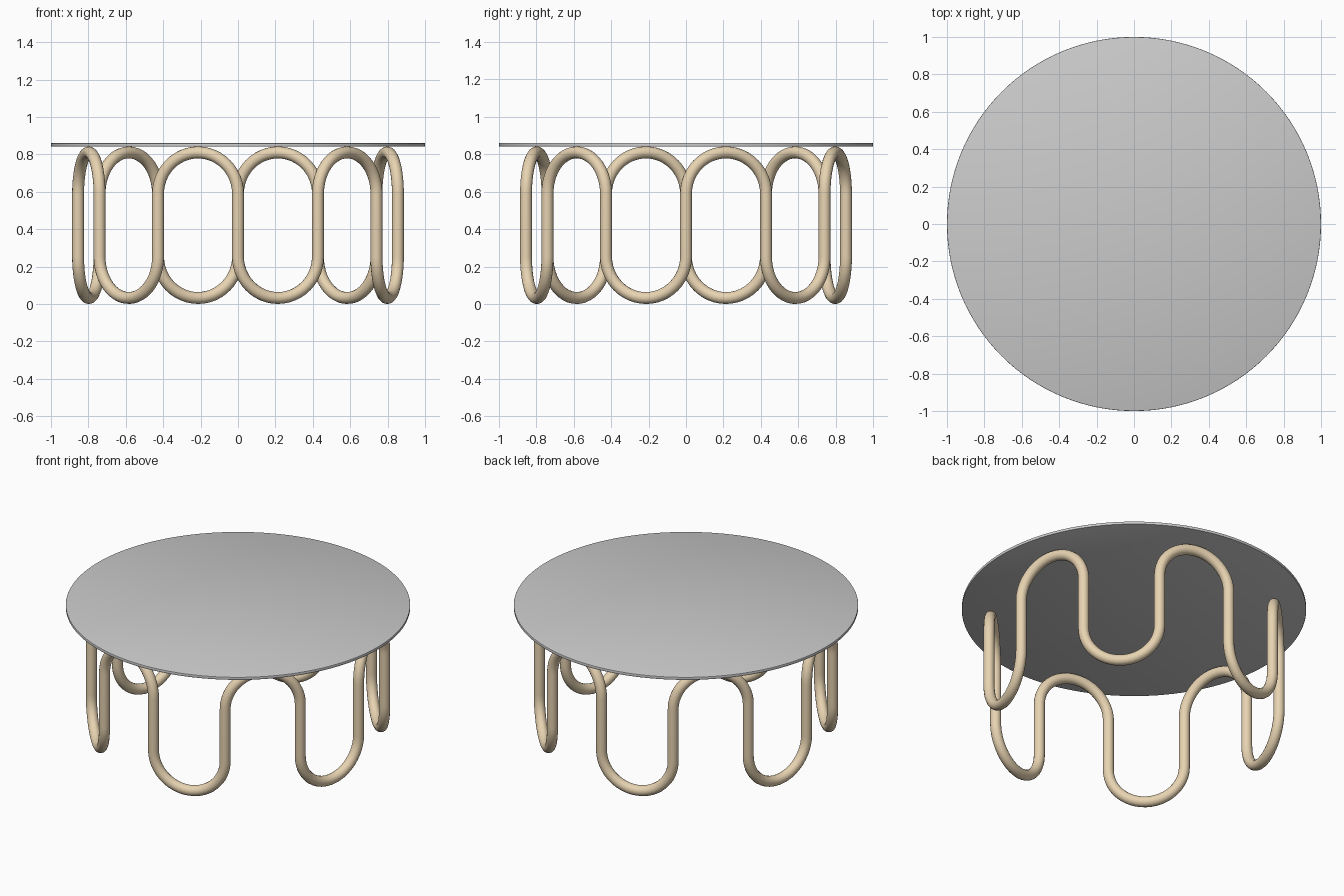
import bpy
import bmesh
from math import sin, cos, pi
from mathutils import Vector

if "Cube" in bpy.data.objects:
    bpy.data.objects.remove(bpy.data.objects["Cube"])

RING = 0.855      # radius of the circle the uprights stand on
TUBE = 0.032      # tube radius
TOP_Z = 0.842     # underside of the table top
UPRIGHTS = 12
ARC_STEPS = 24


def corner(i):
    # angle measured from the front (-y) towards +x
    a = 2 * pi * i / UPRIGHTS
    return Vector((RING * sin(a), -RING * cos(a), 0))


# serpentine base: flat half circles, alternately low and high, joined by uprights
arc_r = RING * sin(pi / UPRIGHTS)
low_z = TUBE + arc_r
high_z = TOP_Z - TUBE - arc_r
points = []
for i in range(UPRIGHTS):
    a, b = corner(i), corner(i + 1)
    mid, half = (a + b) / 2, (b - a) / 2
    base, sign = (low_z, -1) if i % 2 == 0 else (high_z, 1)
    for k in range(ARC_STEPS + 1):
        t = pi * k / ARC_STEPS
        p = mid - half * cos(t)
        points.append((p.x, p.y, base + sign * arc_r * sin(t)))

curve = bpy.data.curves.new("serpentine_base", "CURVE")
curve.dimensions = "3D"
curve.bevel_depth = TUBE
curve.bevel_resolution = 6
spline = curve.splines.new("POLY")
spline.points.add(len(points) - 1)
for sp, p in zip(spline.points, points):
    sp.co = (*p, 1)
spline.use_cyclic_u = True
spline.use_smooth = True
base_obj = bpy.data.objects.new("serpentine_base", curve)
bpy.context.collection.objects.link(base_obj)

wood = bpy.data.materials.new("pale_wood")
wood.diffuse_color = (0.8, 0.65, 0.44, 1)
wood.use_nodes = True
wood.node_tree.nodes["Principled BSDF"].inputs["Base Color"].default_value = wood.diffuse_color
curve.materials.append(wood)

bpy.context.view_layer.objects.active = base_obj
base_obj.select_set(True)
bpy.ops.object.convert(target="MESH")
bpy.ops.object.shade_smooth()
base_obj.select_set(False)

# thin round table top with a softened edge
bpy.ops.mesh.primitive_cylinder_add(vertices=128, radius=1, depth=0.018,
                                    location=(0, 0, TOP_Z + 0.009))
top = bpy.context.object
top.name = "table_top"
bm = bmesh.new()
bm.from_mesh(top.data)
rim = [e for e in bm.edges if abs(e.verts[0].co.z - e.verts[1].co.z) < 1e-5]
bmesh.ops.bevel(bm, geom=rim, offset=0.003, segments=2, profile=0.5, affect="EDGES")
bm.to_mesh(top.data)
bm.free()
bpy.ops.object.shade_smooth_by_angle()
